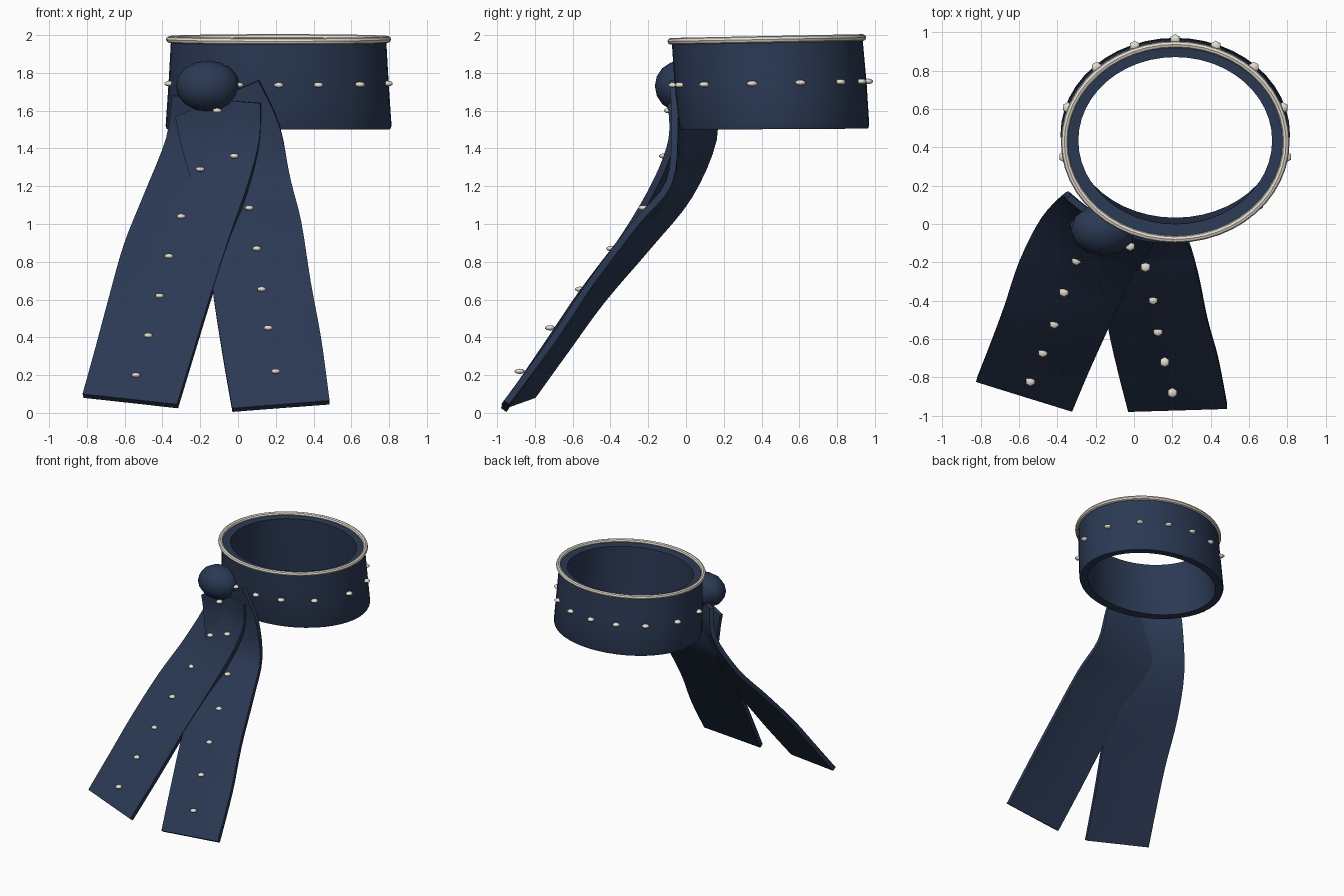
import bpy, bmesh, math
from mathutils import Vector

if "Cube" in bpy.data.objects:
    bpy.data.objects.remove(bpy.data.objects["Cube"])


def material(name, rgb):
    m = bpy.data.materials.new(name)
    m.diffuse_color = (*rgb, 1)
    m.use_nodes = True
    m.node_tree.nodes["Principled BSDF"].inputs["Base Color"].default_value = m.diffuse_color
    return m


NAVY = material("navy_cloth", (0.024, 0.041, 0.088))
PEARL = material("pearl_trim", (0.78, 0.73, 0.64))


def finish(name, bm, mat, angle=40):
    bmesh.ops.recalc_face_normals(bm, faces=bm.faces)
    me = bpy.data.meshes.new(name)
    bm.to_mesh(me)
    bm.free()
    ob = bpy.data.objects.new(name, me)
    bpy.context.collection.objects.link(ob)
    me.materials.append(mat)
    bpy.ops.object.select_all(action='DESELECT')
    ob.select_set(True)
    bpy.context.view_layer.objects.active = ob
    bpy.ops.object.shade_smooth_by_angle(angle=math.radians(angle))
    return ob


def ring_sweep(name, section, mat, n=48):
    """Closed band; section points are (rx, ry, centre_y, z, tilt)."""
    bm = bmesh.new()
    loops = []
    for i in range(n):
        a = 2 * math.pi * i / n
        loops.append([bm.verts.new((0.215 + rx * math.cos(a), cy + ry * math.sin(a),
                                    z + tilt * math.sin(a)))
                      for rx, ry, cy, z, tilt in section])
    k = len(section)
    for i in range(n):
        p, q = loops[i], loops[(i + 1) % n]
        for j in range(k):
            bm.faces.new((p[j], q[j], q[(j + 1) % k], p[(j + 1) % k]))
    return finish(name, bm, mat)


def ball(name, loc, size, mat, seg=6, rings=5):
    bm = bmesh.new()
    bmesh.ops.create_uvsphere(bm, u_segments=seg, v_segments=rings, radius=1)
    for v in bm.verts:
        v.co = Vector(loc) + Vector([c * s for c, s in zip(v.co, size)])
    return finish(name, bm, mat, 80)


def spline(rows, t):
    """Catmull-Rom interpolation through rows of numbers."""
    i = min(int(t), len(rows) - 2)
    u = t - i
    a, b, c, d = (rows[max(0, min(len(rows) - 1, i + o))] for o in (-1, 0, 1, 2))
    return [0.5 * (2 * q + (r - p) * u + (2 * p - 5 * q + 4 * r - s) * u * u
                   + (3 * q - p - 3 * r + s) * u ** 3) for p, q, r, s in zip(a, b, c, d)]


def ribbon(name, rows, cols=8, steps=4):
    """Cloth strip; row = left edge xyz, right edge xyz, forward bulge."""
    bm = bmesh.new()
    grid = []
    for k in range((len(rows) - 1) * steps + 1):
        r = spline(rows, k / steps)
        l, e = Vector(r[:3]), Vector(r[3:6])
        grid.append([bm.verts.new(l.lerp(e, j / cols) -
                                  Vector((0, r[6] * math.sin(math.pi * j / cols), 0)))
                     for j in range(cols + 1)])
    for a, b in zip(grid, grid[1:]):
        for j in range(cols):
            bm.faces.new((a[j], a[j + 1], b[j + 1], b[j]))
    ob = finish(name, bm, NAVY)
    mod = ob.modifiers.new("thickness", 'SOLIDIFY')
    mod.thickness = 0.035
    mod.offset = 0
    # keep the solidified rim crisp by applying before the smoothing pass
    bpy.ops.object.modifier_apply(modifier=mod.name)
    bpy.ops.object.shade_smooth_by_angle(angle=math.radians(40))


# Neck band, leaning slightly forward, with a thick wall
ring_sweep("neck_band", [
    (0.570, 0.505, 0.43, 1.970, 0.01), (0.583, 0.508, 0.448, 1.74, 0.01),
    (0.598, 0.503, 0.467, 1.52, 0.005), (0.592, 0.497, 0.467, 1.502, 0.003),
    (0.535, 0.435, 0.468, 1.505, 0.003), (0.505, 0.435, 0.435, 1.965, 0.01)], NAVY)

# Pearl piping on the top edge
ring_sweep("top_piping", [
    (0.578 + 0.018 * math.cos(a), 0.508 + 0.018 * math.cos(a), 0.428,
     1.977 + 0.018 * math.sin(a), 0.01)
    for a in [2 * math.pi * i / 8 for i in range(8)]], PEARL)

# Beads around the band
for i, deg in enumerate([-90, -69, -43, -11, 18, 46, 69, 90, 111, 134, 162, 191, 249]):
    a = math.radians(deg)
    ball(f"band_bead_{i + 1}", (0.215 + 0.59 * math.cos(a), 0.448 + 0.513 * math.sin(a),
                                1.745 + 0.01 * math.sin(a)), (0.03, 0.03, 0.015), PEARL)

# Knot
ball("knot", (-0.16, -0.03, 1.73), (0.17, 0.135, 0.135), NAVY, 12, 8)

# Hanging tails
ribbon("left_tail", [
    (-0.34, 0.14, 1.68, 0.12, -0.08, 1.64, 0.05),
    (-0.37, 0.15, 1.45, 0.115, -0.075, 1.45, 0.06),
    (-0.49, 0.02, 1.15, 0.06, -0.16, 1.22, 0.03),
    (-0.60, -0.20, 0.88, -0.04, -0.33, 0.93, 0.01),
    (-0.68, -0.44, 0.60, -0.135, -0.54, 0.64, 0.01),
    (-0.75, -0.63, 0.34, -0.23, -0.75, 0.33, 0.01),
    (-0.82, -0.81, 0.09, -0.32, -0.965, 0.035, 0.0)])
ribbon("right_tail", [
    (-0.33, 0.00, 1.57, 0.11, -0.07, 1.76, 0.0),
    (-0.30, -0.01, 1.42, 0.22, -0.06, 1.52, 0.0),
    (-0.235, -0.09, 1.18, 0.28, -0.09, 1.22, 0.01),
    (-0.17, -0.30, 0.93, 0.335, -0.27, 1.00, 0.01),
    (-0.13, -0.55, 0.62, 0.385, -0.51, 0.68, 0.01),
    (-0.08, -0.77, 0.30, 0.44, -0.71, 0.38, 0.01),
    (-0.03, -0.965, 0.015, 0.485, -0.95, 0.055, 0.0)])

# Beads down the middle of each tail
LEFT = [(-0.11, -0.09, 1.60), (-0.20, -0.085, 1.29), (-0.30, -0.19, 1.04), (-0.365, -0.355, 0.83),
        (-0.415, -0.52, 0.62), (-0.475, -0.67, 0.41), (-0.54, -0.82, 0.20)]
RIGHT = [(-0.02, -0.115, 1.36), (0.06, -0.225, 1.085), (0.10, -0.395, 0.87),
         (0.125, -0.56, 0.655), (0.16, -0.72, 0.45), (0.20, -0.88, 0.22)]
for side, pts in (("left", LEFT), ("right", RIGHT)):
    for i, p in enumerate(pts):
        ball(f"{side}_tail_bead_{i + 1}", p, (0.028, 0.028, 0.014), PEARL)
